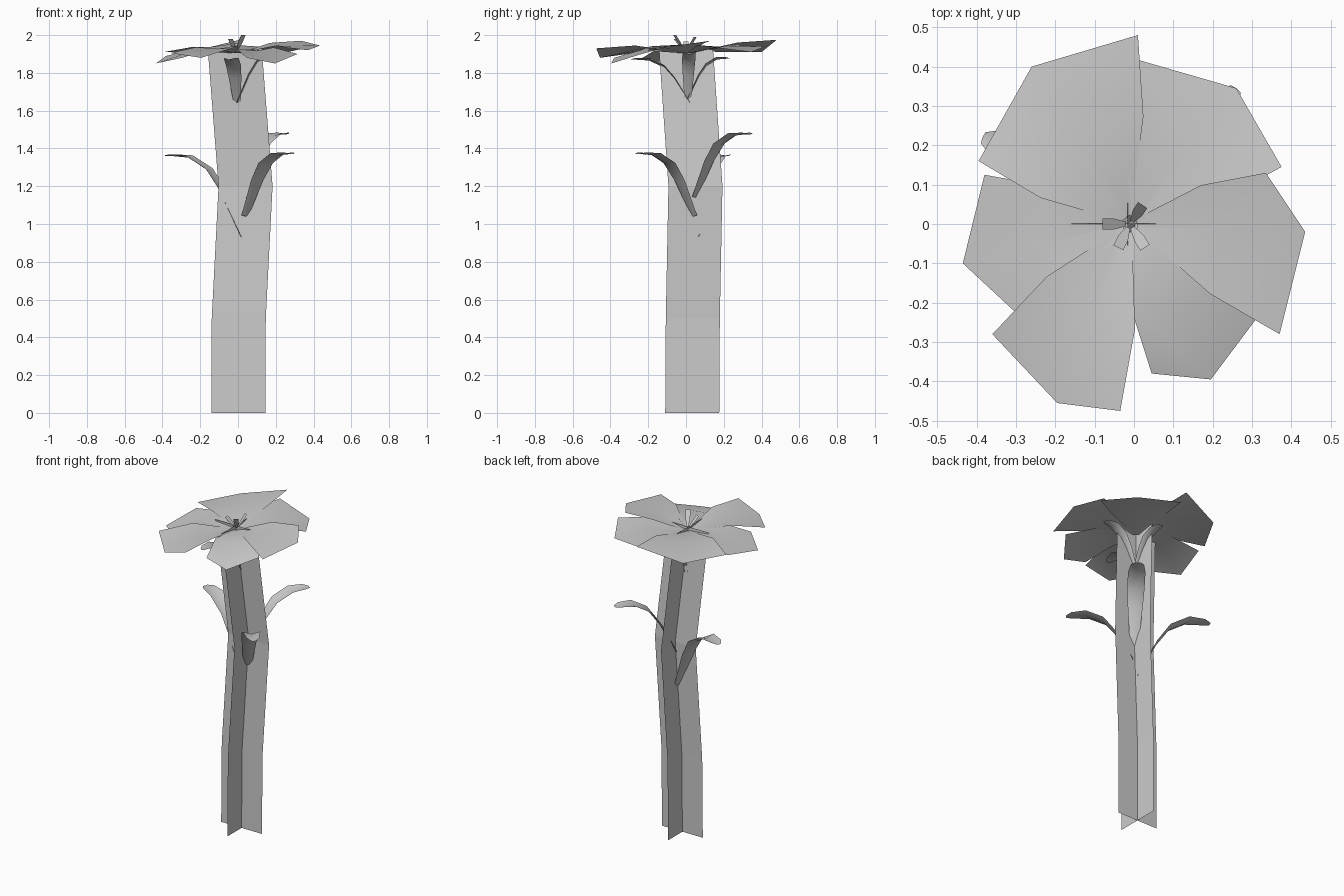
import bpy
from mathutils import Vector

if "Cube" in bpy.data.objects:
    bpy.data.objects.remove(bpy.data.objects["Cube"])


def sheet(name, rows, smooth=True):
    """Surface lofted through rows of equal point count."""
    n = len(rows[0])
    verts = [tuple(p) for row in rows for p in row]
    faces = []
    for r in range(len(rows) - 1):
        for c in range(n - 1):
            a = r * n + c
            faces.append((a, a + 1, a + n + 1, a + n))
    me = bpy.data.meshes.new(name)
    me.from_pydata(verts, [], faces)
    me.polygons.foreach_set("use_smooth", [smooth] * len(faces))
    me.update()
    ob = bpy.data.objects.new(name, me)
    bpy.context.collection.objects.link(ob)
    return ob


# Stem: two crossed cards following a gently bent centre line
spine = [Vector(p) for p in ((0.002, 0.033, 0), (0.004, 0.036, 0.5),
                             (0.04, 0.05, 1.2), (-0.017, 0, 1.925))]
for name, half in (("stem_card_wide", Vector((0.143, 0, 0))),
                   ("stem_card_deep", Vector((0, 0.143, 0)))):
    sheet(name, [(p - half, p, p + half) for p in spine], False)

# Petals: left corner, tip, right corner of each, seen from above
petals = [
    ((0.01, 0.48, 1.975), (-0.26, 0.40, 1.91), (-0.395, 0.16, 1.91)),
    ((0.375, 0.145, 1.935), (0.26, 0.345, 1.91), (0.00, 0.42, 1.94)),
    ((0.37, -0.28, 1.92), (0.435, -0.02, 1.945), (0.335, 0.13, 1.97)),
    ((0.045, -0.38, 1.88), (0.195, -0.395, 1.85), (0.315, -0.235, 1.90)),
    ((-0.36, -0.28, 1.905), (-0.195, -0.455, 1.88), (-0.035, -0.475, 1.93)),
    ((-0.38, 0.125, 1.89), (-0.435, -0.10, 1.85), (-0.295, -0.23, 1.88)),
]
centre = Vector((-0.01, 0, 1.905))
for i, corners in enumerate(petals):
    left, tip, right = (Vector(c) for c in corners)
    across = (left - right).normalized()
    across.z = 0
    base = [centre + tip.xy.to_3d() * 0.04 + across * s for s in (0.015, 0, -0.015)]
    mid = []
    for p, s in ((left, 0.03), (tip, 0), (right, -0.03)):
        m = centre.lerp(p, 0.53) + across * s
        m.z = 1.938 + (p.z - 1.91) * 0.35
        mid.append(m)
    sheet(f"petal_{i + 1}", [base, mid, (left, tip, right)])


def leaf(name, base, tip, width, drop=0.012):
    """Ribbon that climbs steeply and then arches outward."""
    b, t = Vector(base), Vector(tip)
    out = (t - b).xy.to_3d()
    side = Vector((-out.y, out.x, 0)).normalized()
    rise = t.z - b.z
    rows = []
    for u, h, w in ((0, 0, 0.5), (0.26, 0.55, 0.85), (0.44, 0.82, 1),
                    (0.70, 0.98, 1), (0.92, 1.0, 0.75), (1, 1.0, 0.3)):
        p = b + out * u + Vector((0, 0, rise * h))
        s = side * width * w / 2
        fold = (out.normalized() * -0.5 + Vector((0, 0, 1))) * drop * w
        rows.append((p - s + fold, p, p + s + fold))
    sheet(name, rows)


# Leaves on the stem
leaf("leaf_left", (0.02, 0.05, 0.93), (-0.385, 0.22, 1.36), 0.10)
leaf("leaf_front", (0.04, 0.04, 1.04), (0.29, -0.26, 1.37), 0.10)
leaf("leaf_back", (0.04, 0.05, 1.14), (0.26, 0.345, 1.475), 0.10)

# Sepals under the flower
leaf("sepal_front", (-0.005, 0.02, 1.64), (-0.05, -0.29, 1.87), 0.08)
leaf("sepal_right", (-0.005, 0.01, 1.64), (0.24, 0.02, 1.90), 0.07)
leaf("sepal_back", (0.0, 0.01, 1.66), (-0.02, 0.23, 1.875), 0.06)

# Stamens: slim ribbons fanning out of the centre
for i, t in enumerate(((0.022, 0.048, 1.99), (-0.08, 0.0, 1.965),
                       (-0.04, -0.06, 1.98), (0.028, -0.06, 2.0))):
    t = Vector(t)
    out = (t - centre).xy.to_3d().normalized()
    side = Vector((-out.y, out.x, 0)) * 0.014
    low = centre.lerp(t, 0.15)
    head = centre.lerp(t, 0.6)
    sheet(f"stamen_{i + 1}", [(low - side * 0.4, low + side * 0.4),
                              (head - side, head + side),
                              (t - side, t + side)], False)
